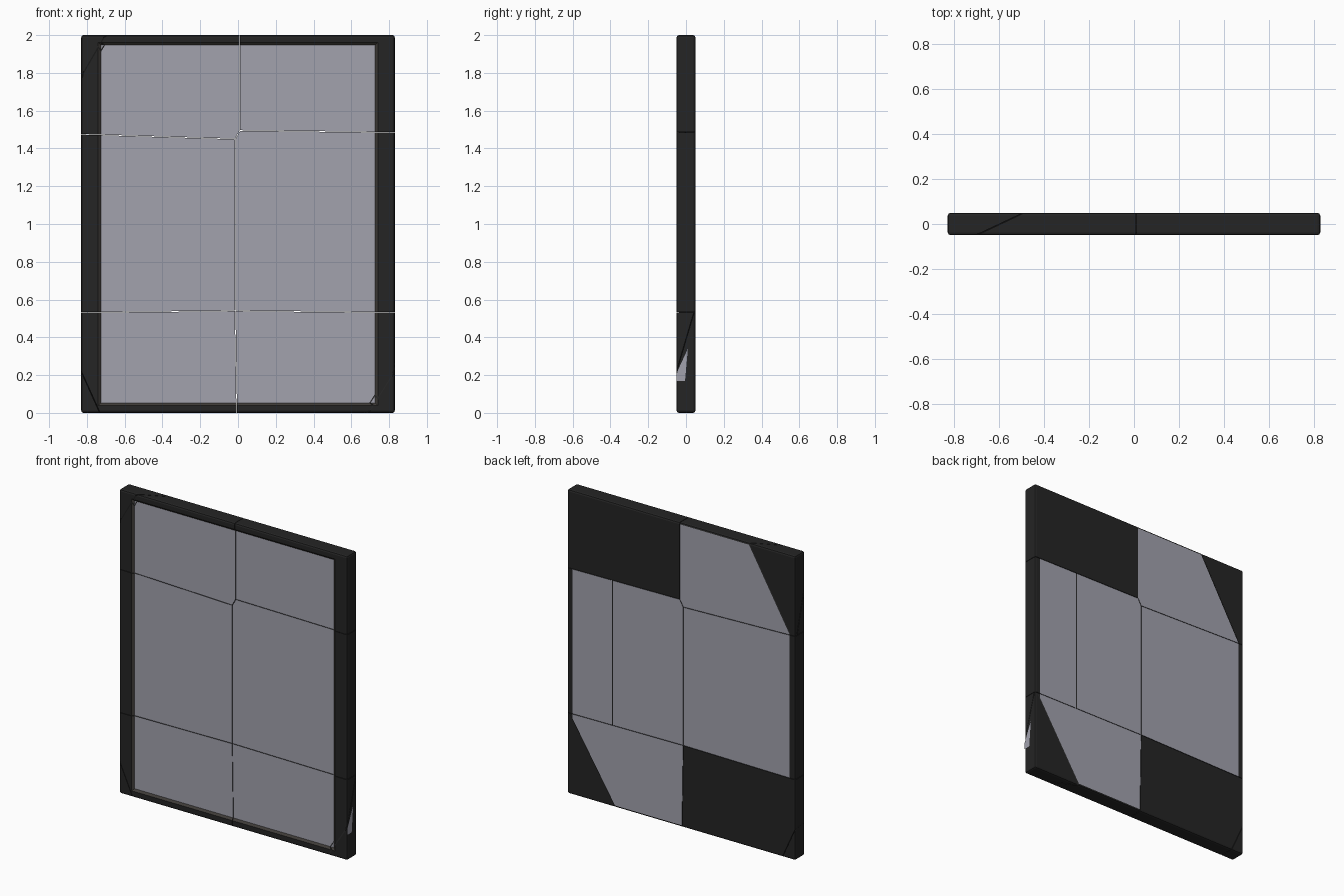
import bpy, bmesh
from mathutils import Vector

if "Cube" in bpy.data.objects:
    bpy.data.objects.remove(bpy.data.objects["Cube"])

W, D, H = 0.83, 0.05, 2.0
GAP = 0.0015


def material(name, rgb):
    m = bpy.data.materials.new(name)
    m.diffuse_color = (*rgb, 1)
    m.use_nodes = True
    m.node_tree.nodes["Principled BSDF"].inputs["Base Color"].default_value = m.diffuse_color
    return m


MATS = [material("frame_black", (0.018, 0.018, 0.018)),
        material("pane_grey", (0.36, 0.36, 0.42)),
        material("lip_brown", (0.05, 0.045, 0.04))]


# Whole unbroken panel: bevelled slab with a shallow recessed pane in front
def whole_panel():
    bm = bmesh.new()
    bmesh.ops.create_cube(bm, size=1)
    for v in bm.verts:
        v.co = Vector((v.co.x * 2 * W, v.co.y * 2 * D, (v.co.z + 0.5) * H))
    bmesh.ops.bevel(bm, geom=bm.edges[:], offset=0.012, segments=2,
                    profile=0.5, affect='EDGES')
    front = min(bm.faces, key=lambda f: f.calc_center_median().y)
    for hx, border, y in ((0.74, 0.04, -D), (0.725, 0.053, -D + 0.012)):
        ring = bmesh.ops.inset_individual(bm, faces=[front], thickness=0.01)
        for v in front.verts:
            v.co = Vector((hx if v.co.x > 0 else -hx, y,
                           H - border if v.co.z > 1 else border))
    for f in ring["faces"]:
        f.material_index = 2
    front.material_index = 1
    # Edges of the grey backing
    for x in (-0.79, 0.79):
        bmesh.ops.bisect_plane(bm, geom=bm.verts[:] + bm.edges[:] + bm.faces[:],
                               plane_co=(x, 0, 0), plane_no=(1, 0, 0))
    return bm


# Keep the side of the plane its normal points to, and cap the cut
def clip(bm, co, no):
    no = no.normalized()
    cut = bmesh.ops.bisect_plane(bm, geom=bm.verts[:] + bm.edges[:] + bm.faces[:],
                                 plane_co=co + no * GAP, plane_no=no,
                                 clear_inner=True)
    edges = [e for e in cut["geom_cut"]
             if isinstance(e, bmesh.types.BMEdge) and e.is_boundary]
    if edges:
        for f in bmesh.ops.edgeloop_fill(bm, edges=edges)["faces"]:
            f.material_index = 0


def finish(bm, name, grey_back):
    if grey_back:
        for f in bm.faces:
            c = f.calc_center_median()
            if abs(c.y - D) < 1e-4 and abs(c.x) < 0.79:
                f.material_index = 1
    bmesh.ops.recalc_face_normals(bm, faces=bm.faces[:])
    me = bpy.data.meshes.new(name)
    bm.to_mesh(me)
    bm.free()
    for m in MATS:
        me.materials.append(m)
    bpy.context.collection.objects.link(bpy.data.objects.new(name, me))


# Crack junctions on the front (x, z)
A, B = (-0.015, 1.45), (0.01, 1.495)
C = (-0.015, 0.54)
L1, R1, L0, R0 = (-1, 1.48), (1, 1.483), (-1, 0.53), (1, 0.53)
T, G = (0.01, 2.1), (-0.005, -0.1)

# name, outline counter-clockwise, grey back, slanted cut (two front, one back), grey shard
CELLS = [
    ("upper_left", [L1, A, B, T, (-1, 2.1)], True,
     [(-0.83, -D, 1.78), (-0.72, -D, 1.97), (-0.49, D, 2.0)], False),
    ("upper_right", [B, R1, (1, 2.1), T], False, None, False),
    ("middle_left", [L0, C, A, L1], True, None, False),
    ("middle_right", [C, R0, R1, B, A], True,
     [(0.785, -D, 0.5), (0.785, -D, 1.5), (0.5, D, 1.0)], True),
    ("lower_left", [(-1, -0.1), G, C, L0], False,
     [(-0.83, -D, 0.22), (-0.74, -D, 0.02), (-0.75, D, 0.03)], False),
    ("lower_right", [G, (1, -0.1), R0, C], True,
     [(0.83, -D, 0.22), (0.71, -D, 0.03), (0.49, D, 0.02)], False),
]

for name, outline, grey, slant, grey_shard in CELLS:
    bm = whole_panel()
    for p, q in zip(outline, outline[1:] + outline[:1]):
        clip(bm, Vector((p[0], 0, p[1])), Vector((p[1] - q[1], 0, q[0] - p[0])))
    if slant:
        a, b, c = map(Vector, slant)
        no = (b - a).cross(c - a)
        if no.dot(Vector((0, 0, 1)) - a) < 0:
            no.negate()
        shard = bm.copy()
        clip(shard, a, -no)
        finish(shard, name + "_shard", grey_shard)
        clip(bm, a, no)
    finish(bm, name + "_piece", grey)

# Chipped grey patch low on the right edge
me = bpy.data.meshes.new("edge_chip")
x = W + 0.001
me.from_pydata([(x, -0.05, 0.17), (x, -0.005, 0.17), (x, 0.01, 0.34), (x, -0.05, 0.21)],
               [], [(0, 1, 2, 3)])
me.materials.append(MATS[1])
bpy.context.collection.objects.link(bpy.data.objects.new("edge_chip", me))
